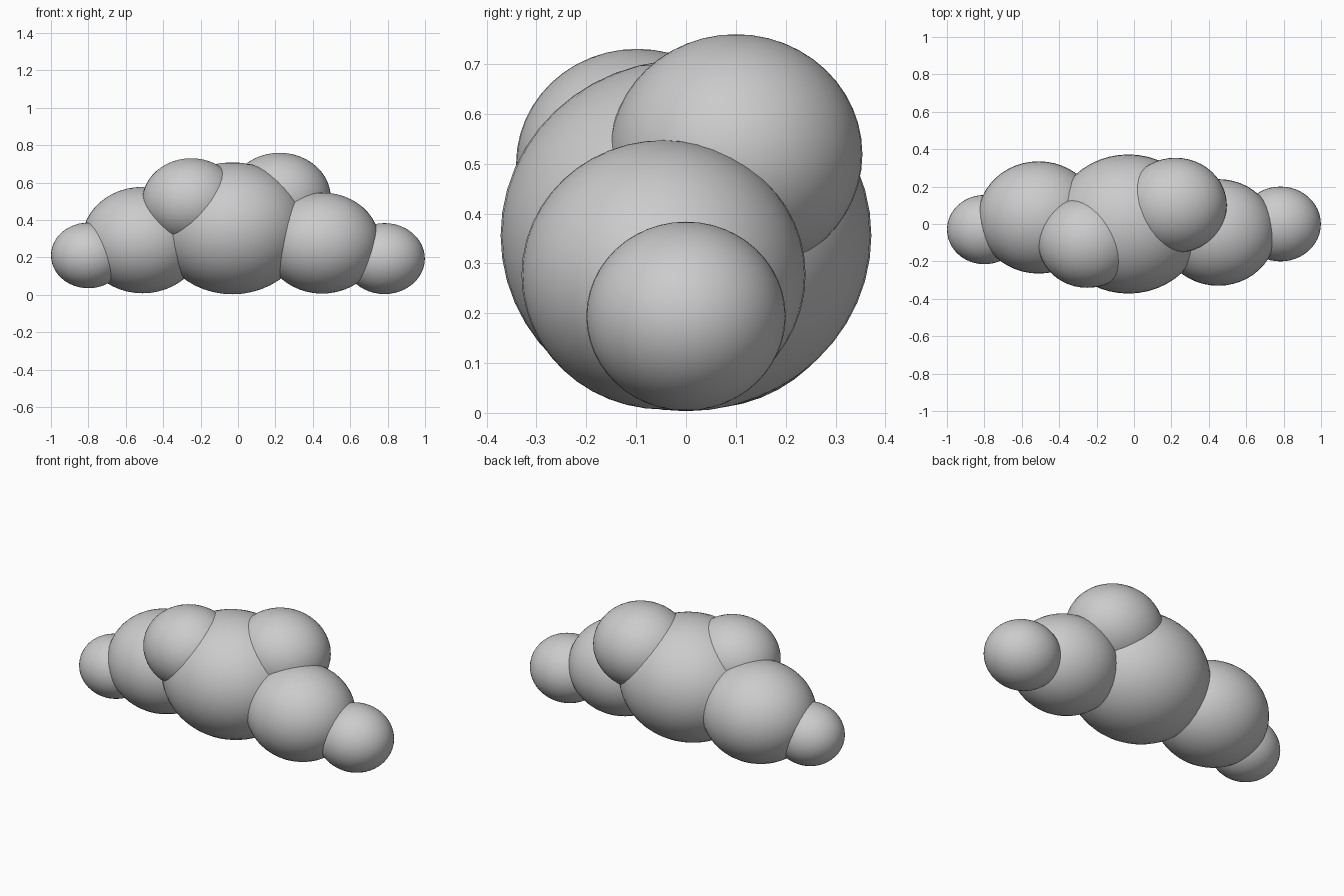
import bpy

# Remove the default cube
cube = bpy.data.objects.get("Cube")
if cube:
    bpy.data.objects.remove(cube, do_unlink=True)

# Single soft grey colour
GREY = (0.6, 0.6, 0.6, 1.0)
grey = bpy.data.materials.new("cloud_grey")
grey.use_nodes = True
grey.diffuse_color = GREY
bsdf = grey.node_tree.nodes["Principled BSDF"]
bsdf.inputs["Base Color"].default_value = GREY
bsdf.inputs["Roughness"].default_value = 0.8

# Every puff is a sphere stretched along x and slightly flattened in z
STRETCH, FLATTEN = 1.08, 0.948


def puff(name, centre, radius):
    bpy.ops.mesh.primitive_uv_sphere_add(segments=48, ring_count=24, radius=radius, location=centre)
    ob = bpy.context.object
    ob.name = name
    ob.scale = (STRETCH, 1, FLATTEN)
    ob.data.materials.append(grey)
    bpy.ops.object.shade_smooth()
    return ob


# Row of puffs along the base
puff("centre_puff", (-0.03, 0.0, 0.356), 0.372)
puff("right_puff", (-0.51, 0.035, 0.293), 0.30)
puff("left_puff", (0.45, -0.045, 0.277), 0.285)
puff("right_end_puff", (-0.80, -0.03, 0.211), 0.185)
puff("left_end_puff", (0.783, 0.0, 0.194), 0.20)

# Two raised puffs on top
puff("front_top_puff", (-0.25, -0.098, 0.50), 0.243)
puff("back_top_puff", (0.222, 0.10, 0.519), 0.254)
